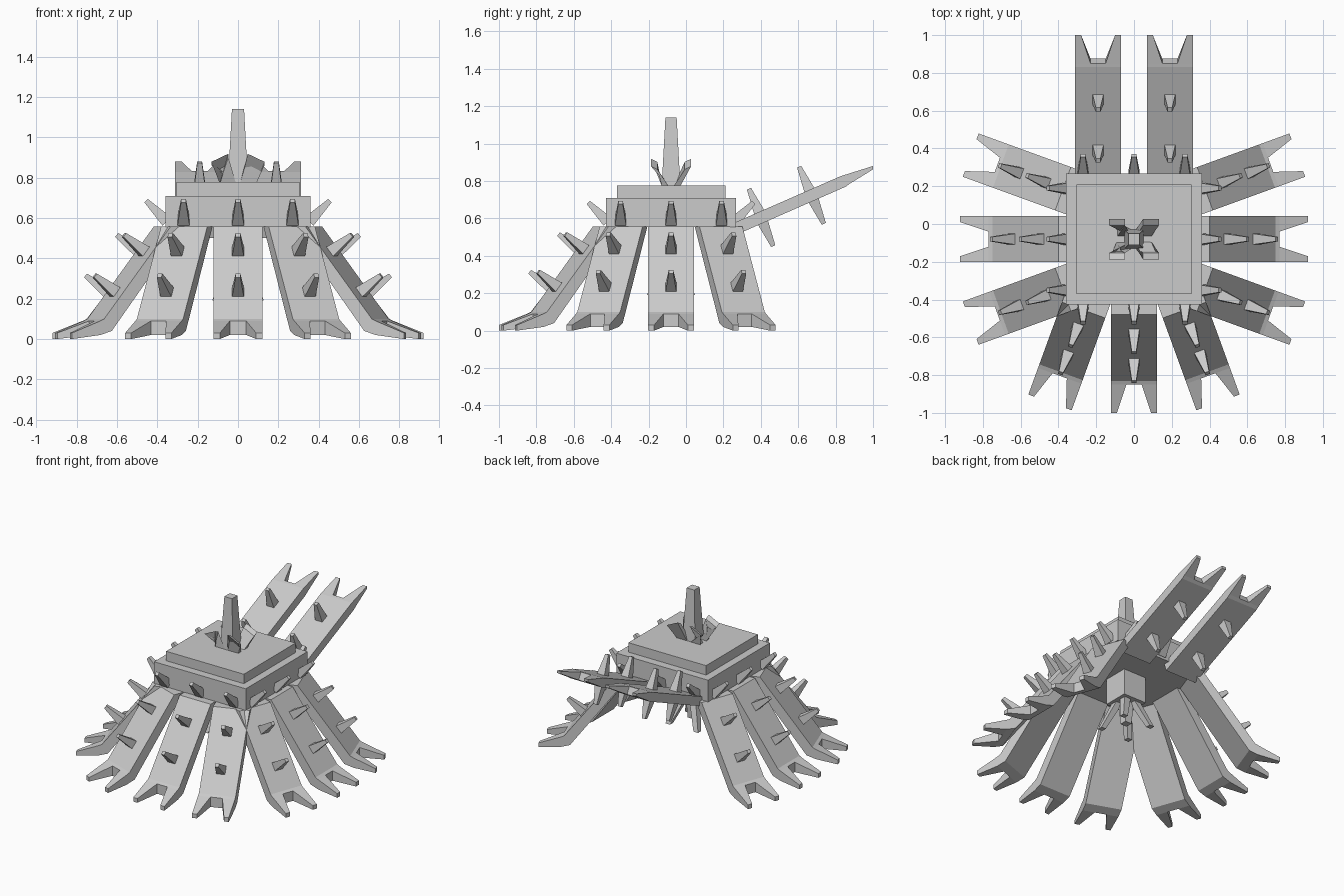
import bpy
import bmesh
from math import cos, sin, radians
from mathutils import Vector

if "Cube" in bpy.data.objects:
    bpy.data.objects.remove(bpy.data.objects["Cube"], do_unlink=True)

GREY = bpy.data.materials.new("stone_grey")
GREY.use_nodes = True
COLOUR = (0.6, 0.6, 0.6, 1)
GREY.diffuse_color = COLOUR
GREY.node_tree.nodes["Principled BSDF"].inputs["Base Color"].default_value = COLOUR

CENTRE = Vector((0, -0.08, 0))
X, Y, Z = Vector((1, 0, 0)), Vector((0, 1, 0)), Vector((0, 0, 1))


def ring(c, u, v):
    """Four corners around a centre, from two half-width vectors."""
    return [c - u - v, c + u - v, c + u + v, c - u + v]


def loft(bm, rings):
    """Closed solid through a row of four-point rings."""
    rows = [[bm.verts.new(p) for p in r] for r in rings]
    for a, b in zip(rows, rows[1:]):
        for i in range(4):
            j = (i + 1) % 4
            bm.faces.new((a[i], a[j], b[j], b[i]))
    bm.faces.new(rows[0][::-1])
    bm.faces.new(rows[-1])


def finish(bm, name):
    bmesh.ops.recalc_face_normals(bm, faces=bm.faces)
    mesh = bpy.data.meshes.new(name)
    bm.to_mesh(mesh)
    bm.free()
    mesh.materials.append(GREY)
    ob = bpy.data.objects.new(name, mesh)
    bpy.context.collection.objects.link(ob)


def block(name, z0, z1, half0, half1=None):
    """Upright, optionally tapered block on the central axis."""
    half1 = half1 or half0
    bm = bmesh.new()
    loft(bm, [ring(CENTRE + Z * z, X * h[0], Y * h[1])
              for z, h in ((z0, half0), (z1, half1))])
    finish(bm, name)


def spike(bm, base, direction, side, length=0.135):
    """Blunt square spike, sunk slightly into its surface."""
    n = direction.normalized()
    v = n.cross(side)
    loft(bm, [ring(base - n * 0.01, side * 0.03, v * 0.03),
              ring(base + n * length, side * 0.012, v * 0.012)])


def leg(name, facing, twist, offset, top, bottom, spike_at, both=False):
    """Plank leg with a forked foot; top and bottom are (reach, height) at
    root, ankle, notch and tip."""
    b, a = radians(facing), radians(facing + twist)
    out = Vector((cos(a), sin(a), 0))
    side = Vector((-sin(a), cos(a), 0))
    origin = CENTRE + Vector((-sin(b), cos(b), 0)) * offset

    def at(p, s):
        return origin + out * p[0] + Z * p[1] + side * s

    def section(k, s0, s1):
        return [at(bottom[k], s0), at(bottom[k], s1), at(top[k], s1), at(top[k], s0)]

    w = 0.122
    bm = bmesh.new()
    loft(bm, [section(k, -w, w) for k in range(3)])
    for s in (-1, 1):
        loft(bm, [section(2, s * 0.04, s * w), section(3, s * 0.09, s * w)])
    finish(bm, name)

    # spikes square to the plank
    bm = bmesh.new()
    run = at(top[1], 0) - at(top[0], 0)
    n = run.cross(side).normalized()
    if n.z < 0:
        n = -n
    for t in spike_at:
        spike(bm, at(top[0], 0) + run * t, n, side)
        if both:
            under = at(bottom[0], 0).lerp(at(bottom[1], 0), t)
            spike(bm, under, -n, side)
    finish(bm, name + "_spikes")


# body and cap
block("body", 0.555, 0.71, (0.36, 0.347))
block("cap", 0.705, 0.777, (0.305, 0.29))

# body spikes, three per side
bm = bmesh.new()
for facing in range(0, 360, 90):
    a = radians(facing)
    out, side = Vector((cos(a), sin(a), 0)), Vector((-sin(a), cos(a), 0))
    reach = 0.36 if facing % 180 == 0 else 0.347
    for s in (-0.27, 0, 0.27):
        spike(bm, CENTRE + out * reach + side * s + Z * 0.59, out + Z, side)
finish(bm, "body_spikes")

# spire and its four splayed horns
block("spire", 0.77, 1.14, (0.05, 0.05), (0.03, 0.03))
bm = bmesh.new()
for sx in (-1, 1):
    for sy in (-1, 1):
        loft(bm, [ring(CENTRE + Vector((sx * 0.05, sy * 0.03, 0.77)),
                       X * 0.04, Y * 0.018),
                  ring(CENTRE + Vector((sx * 0.09, sy * 0.09, 0.89)),
                       Vector((sx * 0.042, 0, -0.02)), Vector((0, sy * 0.017, 0.008)))])
finish(bm, "horns")

# hub, stem and claws hanging under the body
block("hub", 0.37, 0.56, (0.09, 0.09))
block("stem", 0.22, 0.375, (0.025, 0.025), (0.035, 0.035))
bm = bmesh.new()
for sx in (-1, 1):
    for sy in (-1, 1):
        loft(bm, [ring(CENTRE + Vector((sx * 0.04, sy * 0.04, 0.375)), X * 0.025, Y * 0.025),
                  ring(CENTRE + Vector((sx * 0.11, sy * 0.11, 0.19)), X * 0.018, Y * 0.018)])
finish(bm, "claws")

# standing legs, fanned three to a side
TOP = [(0.40, 0.557), (0.75, 0.10), (0.77, 0.09), (0.92, 0.03)]
BOTTOM = [(0.325, 0.557), (0.71, 0.04), (0.77, 0.02), (0.92, 0)]
for place, facing in (("left", 0), ("right", 180), ("front", 270)):
    for i, k in enumerate((-1, 0, 1)):
        leg(f"{place}_leg_{i + 1}", facing, 20 * k, 0.13 * k,
            TOP, BOTTOM, (0.27, 0.71))

# raised back legs
TOP_UP = [(0.30, 0.56), (0.91, 0.827), (0.93, 0.833), (1.08, 0.88)]
BOTTOM_UP = [(0.32, 0.50), (0.935, 0.77), (0.955, 0.785), (1.08, 0.862)]
for place, offset in (("left", -0.19), ("right", 0.19)):
    leg(f"raised_{place}_leg", 90, 0, offset, TOP_UP, BOTTOM_UP, (0.28, 0.72), True)
